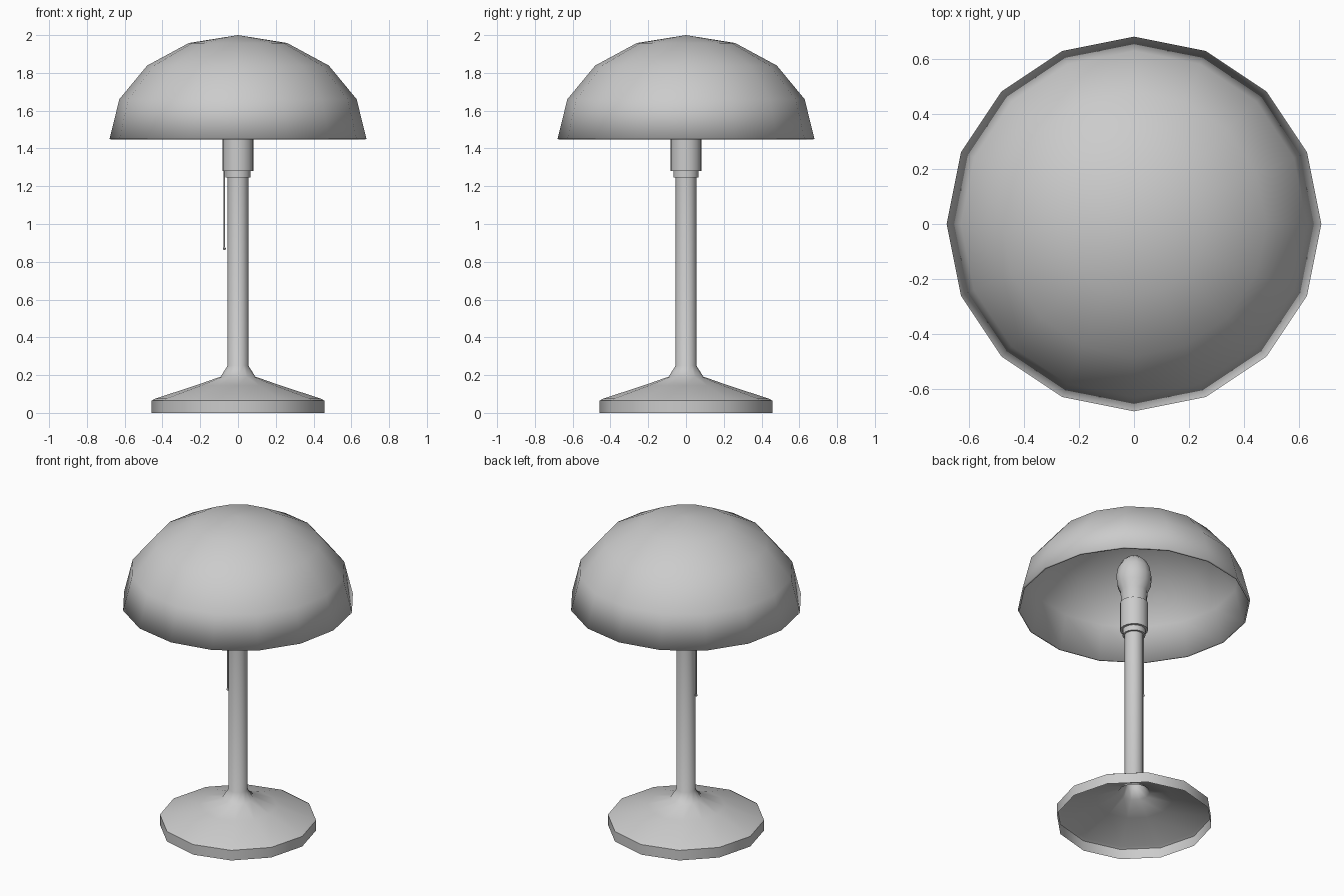
import bpy, bmesh, math

if "Cube" in bpy.data.objects:
    bpy.data.objects.remove(bpy.data.objects["Cube"])


def lathe(name, profile, sides, x=0.0, y=0.0, sharp=40):
    """Revolve (radius, z) points around a vertical axis; radius 0 becomes a pole."""
    bm = bmesh.new()
    rings = []
    for r, z in profile:
        if r == 0:
            rings.append([bm.verts.new((x, y, z))] * sides)
        else:
            angles = [2 * math.pi * i / sides for i in range(sides)]
            rings.append([bm.verts.new((x + r * math.cos(a), y + r * math.sin(a), z)) for a in angles])
    for low, high in zip(rings, rings[1:]):
        for i in range(sides):
            j = (i + 1) % sides
            corners = dict.fromkeys((low[i], low[j], high[j], high[i]))
            bm.faces.new(list(corners))
    mesh = bpy.data.meshes.new(name)
    bm.to_mesh(mesh)
    bm.free()
    mesh.shade_smooth()
    mesh.set_sharp_from_angle(angle=math.radians(sharp))
    obj = bpy.data.objects.new(name, mesh)
    bpy.context.collection.objects.link(obj)
    return obj


def arc(radius, height, z, start, end, steps):
    """Elliptical profile from start to end latitude in degrees."""
    points = []
    for i in range(steps + 1):
        a = math.radians(start + (end - start) * i / steps)
        r = radius * math.cos(a)
        points.append((r if r > 1e-5 else 0, z + height * math.sin(a)))
    return points


# Flared foot and stem in one hollow, open-bottomed skin
lathe("base_and_stem", [(0.457, 0), (0.457, 0.065), (0.44, 0.075), (0.225, 0.145),
                        (0.092, 0.192), (0.055, 0.25), (0.055, 1.28)], 12)

# Collar and bulb socket
lathe("socket", [(0.055, 1.245), (0.067, 1.245), (0.067, 1.28), (0.082, 1.28),
                 (0.082, 1.46), (0, 1.46)], 16)

# Light bulb
lathe("bulb", [(0.075, 1.46)] + arc(0.105, 0.145, 1.63, -40, 90, 6), 12)

# Half-dome shade with a thin wall
shade = lathe("lampshade", arc(0.68, 0.55, 1.45, 0, 90, 4), 16)
wall = shade.modifiers.new("wall", "SOLIDIFY")
wall.thickness = 0.012
wall.offset = -1

# Pull cord with a small knob at its end
lathe("pull_cord", [(0, 0.87), (0.004, 0.87), (0.004, 1.28)], 8, x=-0.072)
lathe("cord_knob", arc(0.008, 0.008, 0.87, -90, 90, 6), 8, x=-0.072)
